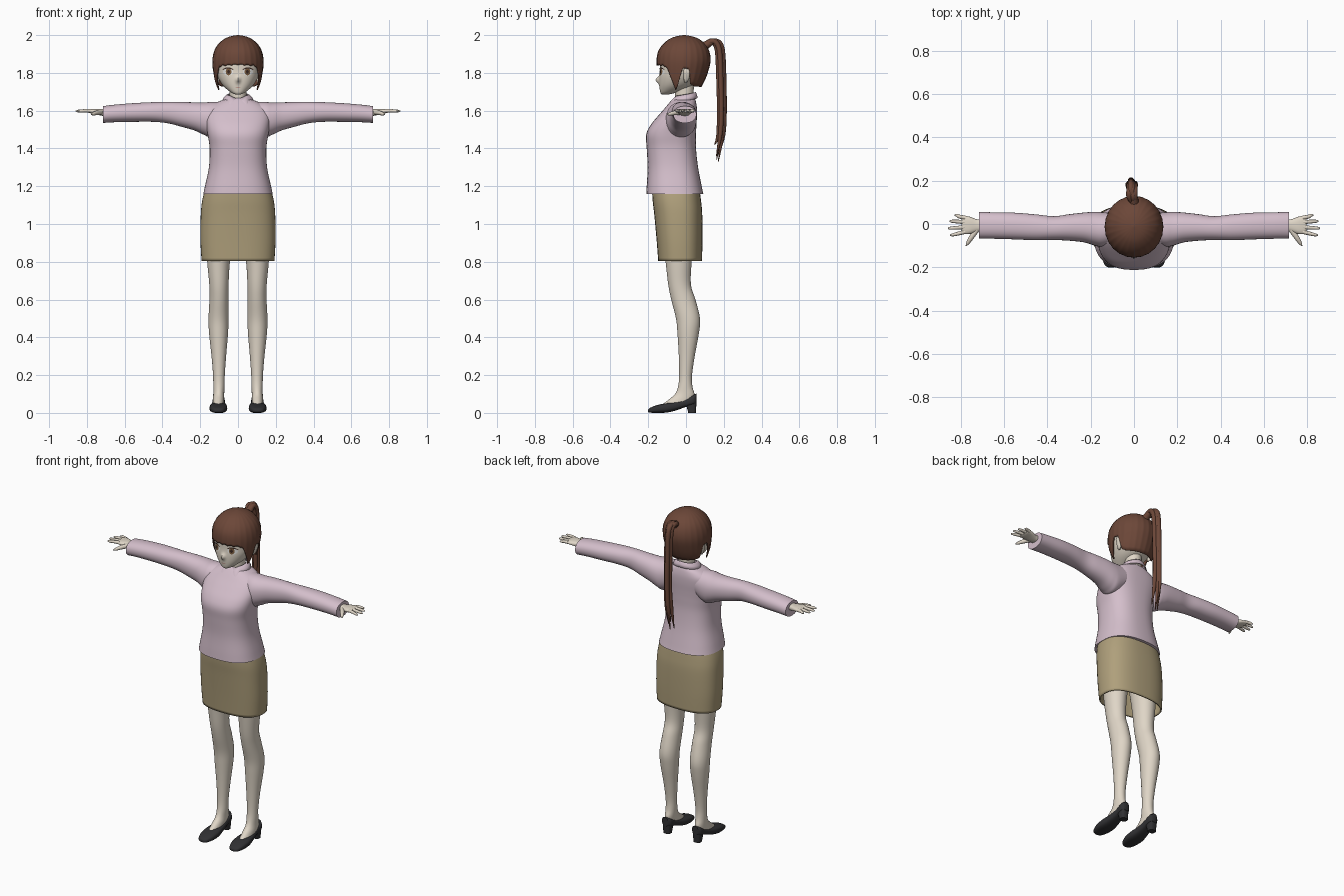
import bpy, bmesh, math
from mathutils import Vector

if "Cube" in bpy.data.objects:
    bpy.data.objects.remove(bpy.data.objects["Cube"])

COLOURS = {
    "skin": (.74, .67, .57), "pink_knit": (.66, .52, .60), "khaki_cloth": (.43, .35, .20),
    "brown_hair": (.15, .063, .04), "black_leather": (.03, .03, .033), "eye_white": (.8, .8, .78),
    "eye_brown": (.2, .11, .05), "lash_dark": (.04, .02, .015), "lip": (.55, .33, .28),
}
MATS = {}
for label, rgb in COLOURS.items():
    m = bpy.data.materials.new(label)
    m.use_nodes = True
    m.diffuse_color = (*rgb, 1)
    bsdf = next(n for n in m.node_tree.nodes if n.type == "BSDF_PRINCIPLED")
    bsdf.inputs["Base Color"].default_value = (*rgb, 1)
    bsdf.inputs["Roughness"].default_value = .8
    MATS[label] = m
PARTS = []


def build(name, verts, faces, mat, side=1, thick=0):
    """Make one mesh object, optionally mirrored in x or thickened."""
    bm = bmesh.new()
    vs = [bm.verts.new((x * side, y, z)) for x, y, z in verts]
    for f in faces:
        bm.faces.new([vs[i] for i in f])
    bmesh.ops.recalc_face_normals(bm, faces=bm.faces)
    me = bpy.data.meshes.new(name)
    bm.to_mesh(me)
    bm.free()
    me.materials.append(MATS[mat])
    ob = bpy.data.objects.new(name, me)
    bpy.context.collection.objects.link(ob)
    if thick:
        mod = ob.modifiers.new("thickness", "SOLIDIFY")
        mod.thickness, mod.offset = thick, -1
    PARTS.append(ob)
    return ob


def smooth(rows, n=5):
    """Catmull-Rom interpolation between rows of numbers."""
    out = []
    for i in range(len(rows) - 1):
        a, b, c, d = rows[max(i - 1, 0)], rows[i], rows[i + 1], rows[min(i + 2, len(rows) - 1)]
        for k in range(n):
            t = k / n
            out.append([q + t * (r - p) / 2 + t * t * (p - 2.5 * q + 2 * r - s / 2)
                        + t ** 3 * (s - p + 3 * (q - r)) / 2 for p, q, r, s in zip(a, b, c, d)])
    return out + [list(rows[-1])]


def lookup(rows, key):
    """Linear interpolation of a row by its first number."""
    for a, b in zip(rows, rows[1:]):
        if key <= b[0]:
            t = max(0, (key - a[0]) / (b[0] - a[0]))
            return [p + t * (q - p) for p, q in zip(a, b)]
    return rows[-1]


def grid(rows, cols, closed=True, caps=True):
    last = cols if closed else cols - 1
    f = [(r * cols + i, r * cols + (i + 1) % cols, (r + 1) * cols + (i + 1) % cols, (r + 1) * cols + i)
         for r in range(rows - 1) for i in range(last)]
    if caps:
        f += [tuple(range(cols)), tuple(range((rows - 1) * cols, rows * cols))]
    return f


def power(v, p):
    return math.copysign(abs(v) ** (2 / p), v)


def loft(name, axis, rows, mat, p=2.0, n=32, side=1, caps=True, thick=0, warp=None):
    """Rows are position, then low and high bounds in the two other axes."""
    dense = smooth(rows)
    verts = []
    for t, u0, u1, v0, v1 in dense:
        for i in range(n):
            a = math.tau * i / n
            u = (u0 + u1) / 2 + (u1 - u0) / 2 * power(math.cos(a), p)
            v = (v0 + v1) / 2 + (v1 - v0) / 2 * power(math.sin(a), p)
            co = {"x": (t, u, v), "y": (u, t, v), "z": (u, v, t)}[axis]
            verts.append(warp(co) if warp else co)
    return build(name, verts, grid(len(dense), n, caps=caps), mat, side, thick)


def tube(name, rows, mat, n=10, side=1, flat=1):
    """Tapered tube through rows of x, y, z, radius."""
    dense = smooth(rows, 4)
    pts = [Vector(r[:3]) for r in dense]
    verts = []
    for i, r in enumerate(dense):
        d = (pts[min(i + 1, len(pts) - 1)] - pts[max(i - 1, 0)]).normalized()
        e1 = d.cross(Vector((1, 0, 0)) if abs(d.x) < .7 else Vector((0, 0, 1))).normalized()
        e2 = d.cross(e1)
        for k in range(n):
            a = math.tau * k / n
            verts.append(pts[i] + r[3] * (e1 * math.cos(a) + e2 * math.sin(a) * flat))
    return build(name, verts, grid(len(dense), n), mat, side)


def sym(z, w, y0, y1):
    return (z, -w, w, y0, y1)


# Clothes on the trunk
loft("sweater_body", "z", [
    sym(1.158, .184, -.21, .092), sym(1.2, .175, -.208, .083), sym(1.3, .154, -.203, .064),
    sym(1.4, .15, -.208, .053), sym(1.47, .16, -.211, .053), sym(1.52, .168, -.19, .055),
    sym(1.57, .172, -.15, .058), sym(1.61, .16, -.115, .058), sym(1.64, .12, -.09, .054),
    sym(1.66, .072, -.072, .048), sym(1.668, .05, -.06, .04)], "pink_knit", p=2.5, n=48)
loft("skirt", "z", [
    sym(.805, .193, -.147, .085), sym(.92, .199, -.156, .087), sym(1.05, .197, -.168, .086),
    sym(1.12, .19, -.176, .08), sym(1.18, .176, -.18, .072)], "khaki_cloth", p=2.5, n=48,
    caps=False, thick=.008)

# Folded collar with two points at the front
collar = []
for row in range(4):
    t = row / 3
    for i in range(41):
        g = 1 - abs(i - 20) / 20
        front = max(0, 1 - g * 4)
        a = -math.pi / 2 + (i / 40) * math.tau
        lift = 1.672 + .028 * g
        x, y, z = .056 * math.sin(-a - math.pi / 2), -.008 + .058 * math.sin(a), lift - .01 * front
        drop = .032 + .03 * front
        ox = .084 * math.sin(-a - math.pi / 2) + math.copysign(.055 * front, 20 - i) * -1
        oy = -.014 + .076 * math.sin(a) - .024 * front
        collar.append((x + (ox - x) * t, y + (oy - y) * t, z - drop * t + .006 * math.sin(math.pi * t)))
build("collar", collar, grid(4, 41, closed=False, caps=False), "pink_knit", thick=.005)

# Neck and head
loft("neck", "z", [sym(1.6, .05, -.06, .045), sym(1.68, .045, -.057, .04),
                   sym(1.78, .047, -.06, .045)], "skin")
HEAD = [sym(1.686, .014, -.128, -.09), sym(1.697, .038, -.136, -.05), sym(1.73, .077, -.141, .03),
        sym(1.77, .103, -.142, .08), sym(1.81, .114, -.139, .1), sym(1.87, .116, -.136, .11),
        sym(1.93, .098, -.11, .09), sym(1.97, .05, -.065, .04)]
HEAD_DENSE = smooth(HEAD, 8)


def nose(co):
    x, y, z = co
    if y < -.08:
        y -= .02 * math.exp(-(x / .011) ** 2 - ((z - 1.763) / .016) ** 2)
    return x, y, z


loft("head", "z", HEAD, "skin", p=2.2, n=96, warp=nose)


def face_plate(name, mat, cx, cz, w, h, lift, side, bend=0):
    """Thin oval that follows the face surface."""
    verts, n = [], 24
    for ring in range(1, 6):
        for k in range(n):
            a = math.tau * k / n
            x = cx + w * ring / 5 * math.cos(a)
            z = cz + h * ring / 5 * math.sin(a) - bend * ((x - cx) / w) ** 2
            _, _, hw, y0, y1 = lookup(HEAD_DENSE, z)
            y = (y0 + y1) / 2 - (y1 - y0) / 2 * (1 - abs(x / hw) ** 2.2) ** (1 / 2.2)
            verts.append((x, y - lift, z))
    build(name, verts, grid(5, n, caps=False) + [tuple(range(n))], mat, side)


face_plate("mouth", "lip", 0, 1.722, .014, .0025, .0025, 1)

# Hair cap: each column runs from a varying lower edge up to the crown
CAP = smooth([sym(1.69, .1, -.12, .06), sym(1.75, .123, -.14, .095), sym(1.8, .131, -.15, .115),
              sym(1.86, .136, -.156, .13), sym(1.91, .128, -.149, .125), sym(1.95, .107, -.124, .104),
              sym(1.98, .072, -.087, .068), sym(1.994, .038, -.05, .03), sym(2, .004, -.014, -.006)], 6)
EDGE = [(0, 1.84), (40, 1.835), (52, 1.825), (62, 1.77), (74, 1.705), (80, 1.73), (89, 1.825),
        (104, 1.82), (114, 1.74), (130, 1.728), (180, 1.725)]
COLS, LEVELS = 144, 22
hair = []
for lv in range(LEVELS):
    for i in range(COLS):
        a = math.tau * i / COLS
        deg = math.degrees(min(a, math.tau - a))
        low = lookup(EDGE, deg)[1] + (.006 * abs(math.sin(a * 12)) if deg < 50 else 0)
        z = low + (2 - low) * math.sin(lv / (LEVELS - 1) * math.pi / 2)
        _, _, w, y0, y1 = lookup(CAP, z)
        k = 1 - .012 * abs(math.sin(a * 12))
        hair.append((w * k * math.sin(a), (y0 + y1) / 2 - (y1 - y0) / 2 * k * math.cos(a), z))
build("hair_cap", hair, grid(LEVELS, COLS, caps=False) + [tuple(range((LEVELS - 1) * COLS, LEVELS * COLS))],
      "brown_hair", thick=.006)

# Ponytail strands
for j, (dx, dy, end) in enumerate([(0, .006, 1.33), (.012, -.004, 1.36), (-.014, -.003, 1.34),
                                   (.004, -.014, 1.42), (-.006, .012, 1.38)]):
    x = dx - .008
    tube(f"ponytail_strand_{j + 1}", [
        (dx / 2, .1, 1.945, .012), (x, .13 + dy / 2, 1.965, .014), (x, .16 + dy, 1.963, .014),
        (x, .18 + dy, 1.92, .014), (x, .187 + dy, 1.8, .014), (x, .191 + dy, 1.6, .013),
        (x * 1.3, .185 + dy, 1.47, .011), (x * 1.5, .165 + dy, end, .002)], "brown_hair")
tube("ponytail_base", [(0, .095, 1.94, .024), (0, .125, 1.958, .018), (-.004, .145, 1.966, .016)],
     "brown_hair")

for side, tag in ((1, "left"), (-1, "right")):
    # Face details
    face_plate(tag + "_eye_white", "eye_white", .052, 1.805, .027, .019, .002, side)
    face_plate(tag + "_iris", "eye_brown", .05, 1.806, .015, .019, .0035, side)
    face_plate(tag + "_pupil", "lash_dark", .05, 1.806, .007, .01, .005, side)
    face_plate(tag + "_upper_lash", "lash_dark", .053, 1.826, .03, .0035, .005, side, bend=.011)
    face_plate(tag + "_eyebrow", "brown_hair", .052, 1.845, .028, .0025, .003, side, bend=.006)
    loft(tag + "_ear", "z", [(1.75, .1, .108, -.008, .004), (1.765, .1, .118, -.012, .015),
                             (1.8, .1, .127, -.014, .026), (1.822, .1, .124, -.01, .022),
                             (1.832, .105, .114, -.002, .012)], "skin", n=16, side=side)

    # Sleeve, hand and fingers
    loft(tag + "_sleeve", "x", [
        (.06, -.08, .045, 1.51, 1.645), (.14, -.105, .054, 1.462, 1.646), (.18, -.1, .056, 1.472, 1.643),
        (.23, -.085, .053, 1.495, 1.644), (.3, -.077, .045, 1.515, 1.646), (.37, -.074, .036, 1.533, 1.647),
        (.45, -.075, .044, 1.541, 1.645), (.55, -.071, .052, 1.541, 1.64), (.65, -.068, .054, 1.539, 1.632),
        (.715, -.067, .055, 1.535, 1.624)], "pink_knit", p=2.2, side=side)
    loft(tag + "_palm", "x", [
        (.69, -.034, .022, 1.57, 1.61), (.725, -.036, .022, 1.574, 1.608), (.76, -.046, .034, 1.582, 1.61),
        (.788, -.046, .038, 1.588, 1.608), (.797, -.04, .034, 1.592, 1.604)], "skin", p=2.5, n=20, side=side)
    for finger, y, spread, tip in (("index", -.036, -.016, .85), ("middle", -.014, -.006, .86),
                                   ("ring", .009, .004, .853), ("little", .029, .012, .83)):
        tube(f"{tag}_{finger}_finger", [
            (.78, y, 1.599, .01), (.805, y + spread * .4, 1.6, .009),
            (tip - .012, y + spread * .9, 1.598, .007), (tip, y + spread, 1.597, .002)], "skin", side=side)
    tube(tag + "_thumb", [(.725, -.025, 1.592, .013), (.75, -.06, 1.588, .012),
                          (.768, -.088, 1.582, .008), (.776, -.102, 1.58, .002)], "skin", side=side)

    # Leg running down into the instep
    loft(tag + "_leg", "z", [
        (1.1, .01, .17, -.13, .05), (.95, .025, .172, -.125, .045), (.8, .043, .163, -.108, .03),
        (.68, .05, .152, -.094, .026), (.6, .05, .151, -.078, .05), (.5, .05, .156, -.053, .074),
        (.42, .053, .153, -.045, .068), (.3, .063, .14, -.038, .046), (.2, .07, .132, -.036, .032),
        (.14, .071, .131, -.042, .034), (.1, .073, .131, -.058, .045), (.07, .073, .133, -.092, .042),
        (.045, .074, .134, -.125, .03)], "skin", side=side)

    # Pump with a block heel
    loft(tag + "_shoe", "y", [
        (-.2, .09, .12, .004, .018), (-.188, .074, .136, .001, .028), (-.15, .06, .148, 0, .042),
        (-.1, .057, .15, .002, .052), (-.05, .064, .142, .014, .06), (0, .07, .134, .032, .076),
        (.04, .071, .133, .042, .096), (.056, .084, .12, .048, .102)], "black_leather", p=2.8, side=side)
    loft(tag + "_heel", "z", [(0, .08, .124, .012, .052), (.03, .078, .126, .004, .054),
                              (.065, .076, .128, -.012, .056)], "black_leather", p=3, n=20, side=side)

# Smooth shading with sharp edges kept
for ob in bpy.context.selected_objects:
    ob.select_set(False)
for ob in PARTS:
    ob.select_set(True)
bpy.context.view_layer.objects.active = PARTS[0]
bpy.ops.object.shade_smooth_by_angle(angle=math.radians(45))
